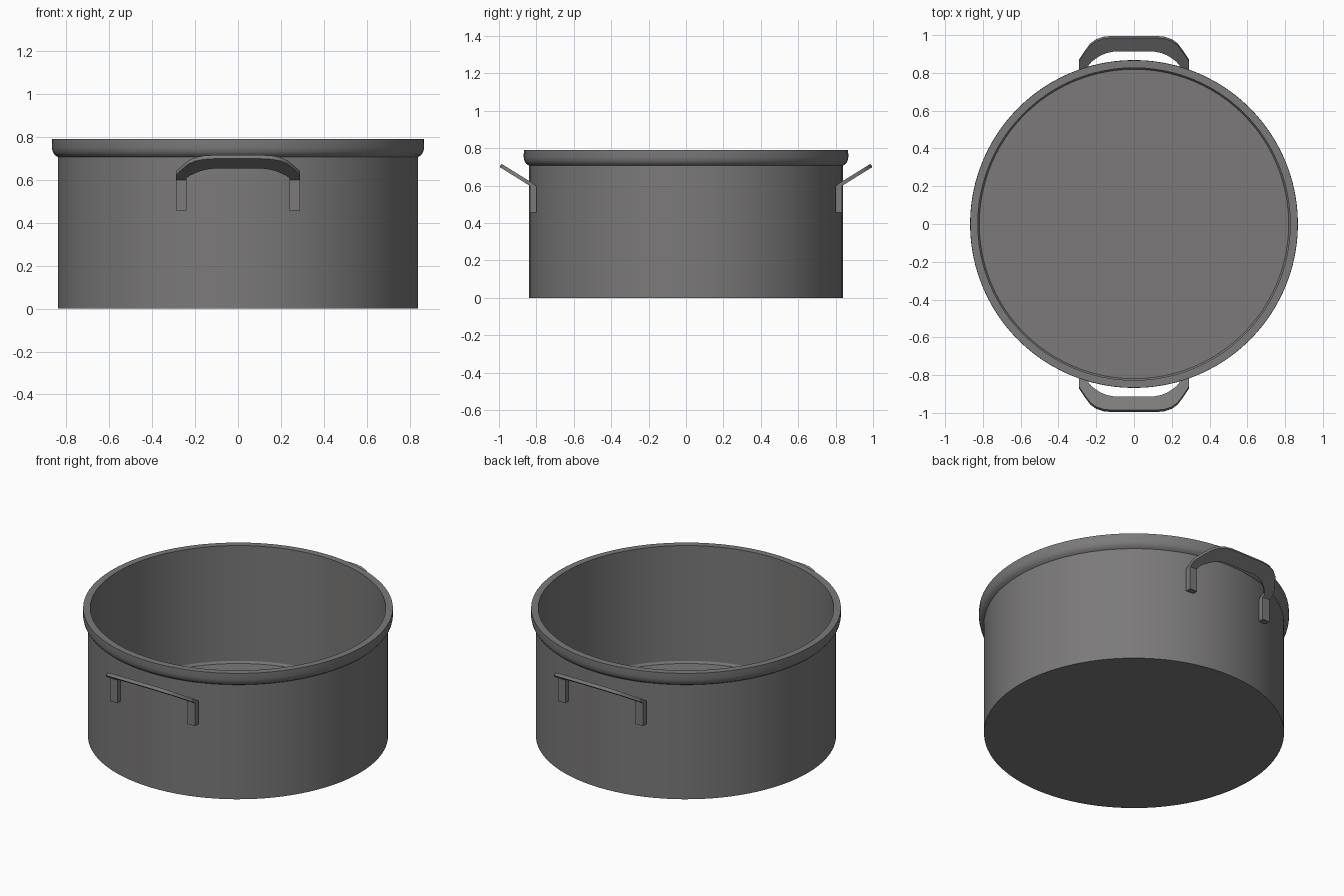
import bpy, bmesh, math

if "Cube" in bpy.data.objects:
    bpy.data.objects.remove(bpy.data.objects["Cube"])

steel = bpy.data.materials.new("warm_grey_steel")
steel.diffuse_color = (0.2, 0.194, 0.193, 1)
steel.use_nodes = True
steel.node_tree.nodes["Principled BSDF"].inputs["Base Color"].default_value = steel.diffuse_color


def finish(name, bm, smooth=True):
    bmesh.ops.recalc_face_normals(bm, faces=bm.faces)
    mesh = bpy.data.meshes.new(name)
    bm.to_mesh(mesh)
    bm.free()
    ob = bpy.data.objects.new(name, mesh)
    bpy.context.collection.objects.link(ob)
    mesh.materials.append(steel)
    if smooth:
        bpy.ops.object.select_all(action='DESELECT')
        ob.select_set(True)
        bpy.context.view_layer.objects.active = ob
        bpy.ops.object.shade_smooth_by_angle(angle=math.radians(28))
    return ob


def lathe(name, profile, n=96):
    bm = bmesh.new()
    rings = []
    for r, z in profile:
        if r == 0:
            rings.append([bm.verts.new((0, 0, z))] * n)
        else:
            rings.append([bm.verts.new((r * math.cos(2 * math.pi * i / n),
                                        r * math.sin(2 * math.pi * i / n), z)) for i in range(n)])
    for a, b in zip(rings, rings[1:]):
        for i in range(n):
            j = (i + 1) % n
            bm.faces.new(list(dict.fromkeys((a[i], a[j], b[j], b[i]))))
    return finish(name, bm)


# Pot body: base, outer wall, rolled rim, inner wall, floor
lathe("pot_body", [(0, 0), (0.84, 0), (0.84, 0.707), (0.855, 0.717), (0.864, 0.732),
                   (0.868, 0.752), (0.867, 0.79), (0.827, 0.79), (0.827, 0.078),
                   (0.819, 0.065), (0, 0.065)])

# Handle grip outline (half): outer and inner edges as x, y
OUTER = [(0.29, 0.805), (0.29, 0.862), (0.265, 0.90), (0.232, 0.945),
         (0.20, 0.968), (0.16, 0.981), (0.11, 0.986), (0.0, 0.986)]
INNER = [(0.24, 0.805), (0.24, 0.84), (0.225, 0.858), (0.20, 0.877),
         (0.175, 0.893), (0.145, 0.905), (0.11, 0.912), (0.0, 0.912)]


def full(half):
    return half + [(-x, y) for x, y in reversed(half[:-1])]


def grip(name, side):
    # tilted flat band with constant thickness
    bm = bmesh.new()
    t = 0.02
    stations = []
    for o, i in zip(full(OUTER), full(INNER)):
        ring = []
        for (x, y), d in ((o, 0), (i, 0), (i, t), (o, t)):
            z = 0.716 - 0.62 * (0.986 - y)
            ring.append(bm.verts.new((x, side * (y + 0.527 * d), z - 0.85 * d)))
        stations.append(ring)
    for a, b in zip(stations, stations[1:]):
        for k in range(4):
            m = (k + 1) % 4
            bm.faces.new((a[k], a[m], b[m], b[k]))
    bm.faces.new(stations[0])
    bm.faces.new(stations[-1])
    finish(name, bm)


def post(name, sx, side):
    # upright tab that fixes the grip to the wall
    bm = bmesh.new()
    bmesh.ops.create_cube(bm, size=1)
    for v in bm.verts:
        outer = v.co.y > 0
        z = 0.457 if v.co.z < 0 else (0.61 if outer else 0.598)
        v.co = (sx * (0.265 + v.co.x * 0.05), side * (0.835 if outer else 0.80), z)
    finish(name, bm, False)


for side, label in ((-1, "front"), (1, "back")):
    grip(label + "_handle_grip", side)
    for sx, lr in ((-1, "left"), (1, "right")):
        post(f"{label}_{lr}_handle_post", sx, side)
